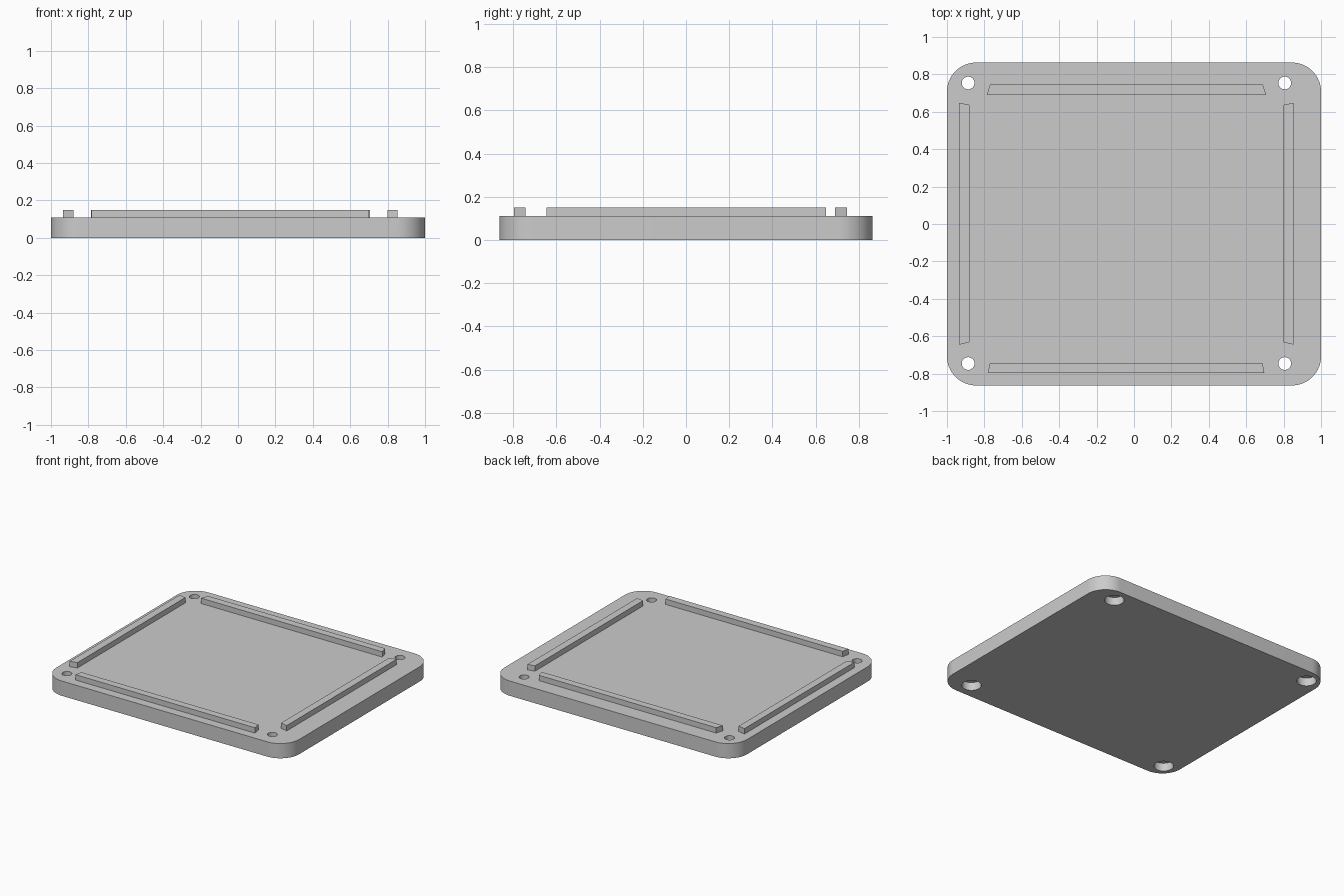
import bpy, bmesh
from math import pi, cos, sin

cube = bpy.data.objects.get("Cube")
if cube:
    bpy.data.objects.remove(cube, do_unlink=True)

PLATE_TOP, RAIL_TOP = 0.11, 0.15
HALF_X, HALF_Y, CORNER = 1.0, 0.863, 0.155

grey = bpy.data.materials.new("light grey")
grey.use_nodes = True
grey.diffuse_color = (0.6, 0.6, 0.6, 1)
grey.node_tree.nodes["Principled BSDF"].inputs["Base Color"].default_value = (0.6, 0.6, 0.6, 1)


def prism(name, outlines, z0, z1):
    """Extrude one or more flat outlines from z0 up to z1."""
    bm = bmesh.new()
    for outline in outlines:
        face = bm.faces.new([bm.verts.new((x, y, z0)) for x, y in outline])
        result = bmesh.ops.extrude_face_region(bm, geom=[face], use_keep_orig=True)
        verts = [v for v in result["geom"] if isinstance(v, bmesh.types.BMVert)]
        bmesh.ops.translate(bm, verts=verts, vec=(0, 0, z1 - z0))
    bmesh.ops.recalc_face_normals(bm, faces=bm.faces[:])
    mesh = bpy.data.meshes.new(name)
    bm.to_mesh(mesh)
    bm.free()
    mesh.materials.append(grey)
    obj = bpy.data.objects.new(name, mesh)
    bpy.context.scene.collection.objects.link(obj)
    return obj


def arc(cx, cy, r, start, sweep, steps):
    return [(cx + r * cos(start + sweep * i / steps), cy + r * sin(start + sweep * i / steps))
            for i in range(steps + 1)]


# Rounded base plate
outline = []
for k, (sx, sy) in enumerate([(1, 1), (-1, 1), (-1, -1), (1, -1)]):
    outline += arc(sx * (HALF_X - CORNER), sy * (HALF_Y - CORNER), CORNER, k * pi / 2, pi / 2, 16)
plate = prism("base_plate", [outline], 0, PLATE_TOP)

# Screw holes with wider recesses underneath
centres = [(x, y) for x in (-0.887, 0.806) for y in (-0.746, 0.754)]
cutters = []
for name, radius, z0, z1 in [("hole_cutter", 0.034, -0.05, 0.2),
                             ("recess_cutter", 0.066, -0.04, 0.06)]:
    cutter = prism(name, [arc(x, y, radius, 0, 2 * pi, 32)[:-1] for x, y in centres], z0, z1)
    cutter.hide_render = True
    cutters.append(cutter)
    mod = plate.modifiers.new(name, "BOOLEAN")
    mod.operation = "DIFFERENCE"
    mod.solver = "EXACT"
    mod.object = cutter

# Apply the cuts and discard the cutters
bpy.context.view_layer.update()
cut_mesh = bpy.data.meshes.new_from_object(plate.evaluated_get(bpy.context.evaluated_depsgraph_get()))
plate.modifiers.clear()
plate.data = cut_mesh
for cutter in cutters:
    bpy.data.objects.remove(cutter, do_unlink=True)

# Smooth the round walls, keep the edges sharp
bpy.ops.object.select_all(action="DESELECT")
plate.select_set(True)
bpy.context.view_layer.objects.active = plate
bpy.ops.object.shade_smooth_by_angle(angle=pi / 6)

# Raised rails with slanted ends
rails = {
    "back_rail": [(-0.787, 0.69), (0.706, 0.69), (0.69, 0.745), (-0.77, 0.745)],
    "front_rail": [(-0.782, -0.797), (0.697, -0.797), (0.687, -0.742), (-0.77, -0.742)],
    "right_rail": [(-0.935, -0.645), (-0.88, -0.632), (-0.88, 0.637), (-0.935, 0.648)],
    "left_rail": [(0.798, -0.632), (0.853, -0.645), (0.853, 0.648), (0.798, 0.637)],
}
for name, points in rails.items():
    prism(name, [points], PLATE_TOP, RAIL_TOP)
